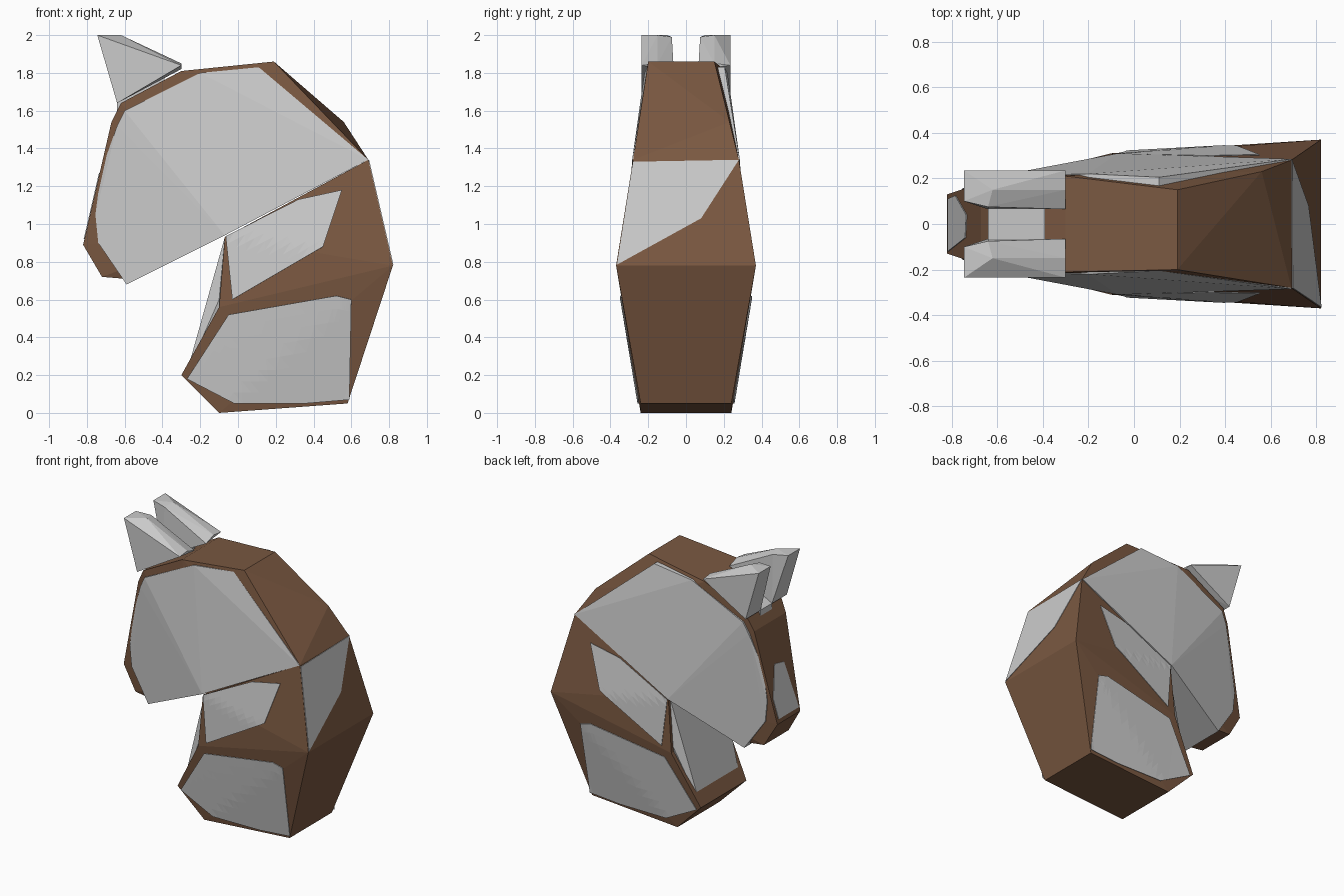
import bpy, bmesh
from mathutils import Vector
from mathutils.bvhtree import BVHTree

if "Cube" in bpy.data.objects:
    bpy.data.objects.remove(bpy.data.objects["Cube"])

def material(name, rgb):
    m = bpy.data.materials.new(name)
    m.diffuse_color = (*rgb, 1)
    m.use_nodes = True
    m.node_tree.nodes["Principled BSDF"].inputs["Base Color"].default_value = m.diffuse_color
    return m

BROWN = material("brown", (0.195, 0.098, 0.053))
GREY = material("grey", (0.6, 0.6, 0.6))

def finish(bm, name, mat):
    bmesh.ops.recalc_face_normals(bm, faces=bm.faces)
    me = bpy.data.meshes.new(name)
    bm.to_mesh(me)
    bm.free()
    me.materials.append(mat)
    ob = bpy.data.objects.new(name, me)
    bpy.context.collection.objects.link(ob)
    return ob

def hull(name, mat, pts, mirror=True):
    """Faceted convex solid; points are mirrored across y = 0."""
    bm = bmesh.new()
    for x, y, z in pts:
        bm.verts.new((x, y, z))
        if mirror:
            bm.verts.new((x, -y, z))
    res = bmesh.ops.convex_hull(bm, input=bm.verts[:])
    junk = {v for v in res["geom_interior"] + res["geom_unused"]
            if isinstance(v, bmesh.types.BMVert)}
    bmesh.ops.delete(bm, geom=list(junk), context='VERTS')
    bmesh.ops.dissolve_limit(bm, angle_limit=0.02, verts=bm.verts[:], edges=bm.edges[:])
    return finish(bm, name, mat)

def side_plate(name, base, outline, side):
    """Thin patch laid over the side of a solid, outline given in x, z."""
    src = bmesh.new()
    src.from_mesh(base.data)
    tree = BVHTree.FromBMesh(src)
    bm = bmesh.new()
    bm.faces.new([bm.verts.new((x, 0, z)) for x, z in outline])
    bmesh.ops.triangulate(bm, faces=bm.faces[:])
    bmesh.ops.subdivide_edges(bm, edges=bm.edges[:], cuts=7, use_grid_fill=True)
    for v in bm.verts:
        hit = tree.ray_cast(Vector((v.co.x, side * 2, v.co.z)), Vector((0, -side, 0)))[0]
        if hit is None:
            hit = tree.find_nearest(Vector((v.co.x, side * 0.3, v.co.z)))[0]
        v.co.y = hit.y + side * 0.007
    src.free()
    ob = finish(bm, name, GREY)
    flat = ob.modifiers.new("thickness", 'SOLIDIFY')
    flat.thickness = 0.004
    flat.offset = 0
    return ob

# Neck: lower chest block and upper block
chest = hull("chest", BROWN, [(-.1, .24, 0), (.58, .24, .05), (-.3, .26, .2),
                              (-.1, .31, .56), (.82, .37, .78)])
neck = hull("neck", BROWN, [(-.1, .31, .56), (.82, .37, .78), (.69, .28, 1.34),
                            (-.07, .30, .93)])

# Head: brown core with grey cheeks pushing through its sides
hull("head", BROWN, [
    (.19, .15, 1.86), (.19, -.2, 1.86), (.56, .23, 1.54), (.69, .28, 1.34), (.69, -.28, 1.34),
    *[(x, s * y, z) for s in (1, -1) for x, y, z in (
        (-.3, .21, 1.81), (-.62, .195, 1.64), (-.67, .18, 1.54), (-.73, .15, 1.28),
        (-.82, .13, .89), (-.72, .14, .72), (-.6, .15, .71), (-.07, .29, .96))]], mirror=False)
hull("cheeks", GREY, [(.11, .205, 1.83), (-.2, .22, 1.8), (-.6, .21, 1.6), (-.64, .2, 1.52),
                      (-.725, .155, 1.28), (-.755, .155, 1.05), (-.74, .155, .9),
                      (-.59, .18, .68), (-.07, .31, .94), (.69, .285, 1.34)])

# Throat panel
hull("throat", GREY, [(-.07, .28, .93), (-.1, .29, .6), (-.275, .23, .2), (0, .2, .6), (-.1, .2, .2)])

# Neck patches on both sides
for s, label in ((-1, "right"), (1, "left")):
    side_plate("chest_patch_" + label, chest, [(-.27, .18), (-.05, .52), (.52, .62), (.6, .6),
                                               (.59, .07), (.35, .05), (-.02, .05)], s)
    side_plate("neck_patch_" + label, neck, [(-.065, .935), (.32, 1.13), (.55, 1.18),
                                             (.45, .88), (-.03, .6)], s)

# Back of neck patch, lying on the sloped rear face
hull("nape_patch", GREY, [(.82 - (z - .78) * .232 + d, y, z) for d in (.004, -.005) for y, z in
                          ((-.365, .785), (.08, 1.03), (.28, 1.34), (-.28, 1.33))], mirror=False)

# Nose patch and forehead patch
hull("nose_patch", GREY, [(-.82 + (z - .89) * .231 + d, y, z) for d in (-.004, .005) for y, z in
                          ((-.12, .92), (.11, .92), (.125, 1.06), (.04, 1.27), (-.06, 1.25))],
     mirror=False)
hull("forehead_patch", GREY, [(x, .065, 1.81 + (x + .3) * .53 + d)
                              for x in (-.64, -.39) for d in (.012, -.03)])

# Ears
for s, label in ((-1, "right"), (1, "left")):
    hull("ear_" + label, GREY, [(x, s * y, z) for x, y, z in (
        (-.745, .235, 2), (-.64, .235, 1.64), (-.3, .235, 1.84), (-.745, .10, 2),
        (-.64, .065, 1.64), (-.3, .065, 1.82), (-.62, .15, 2), (-.64, .075, 1.99),
        (-.3, .15, 1.85))], mirror=False)
